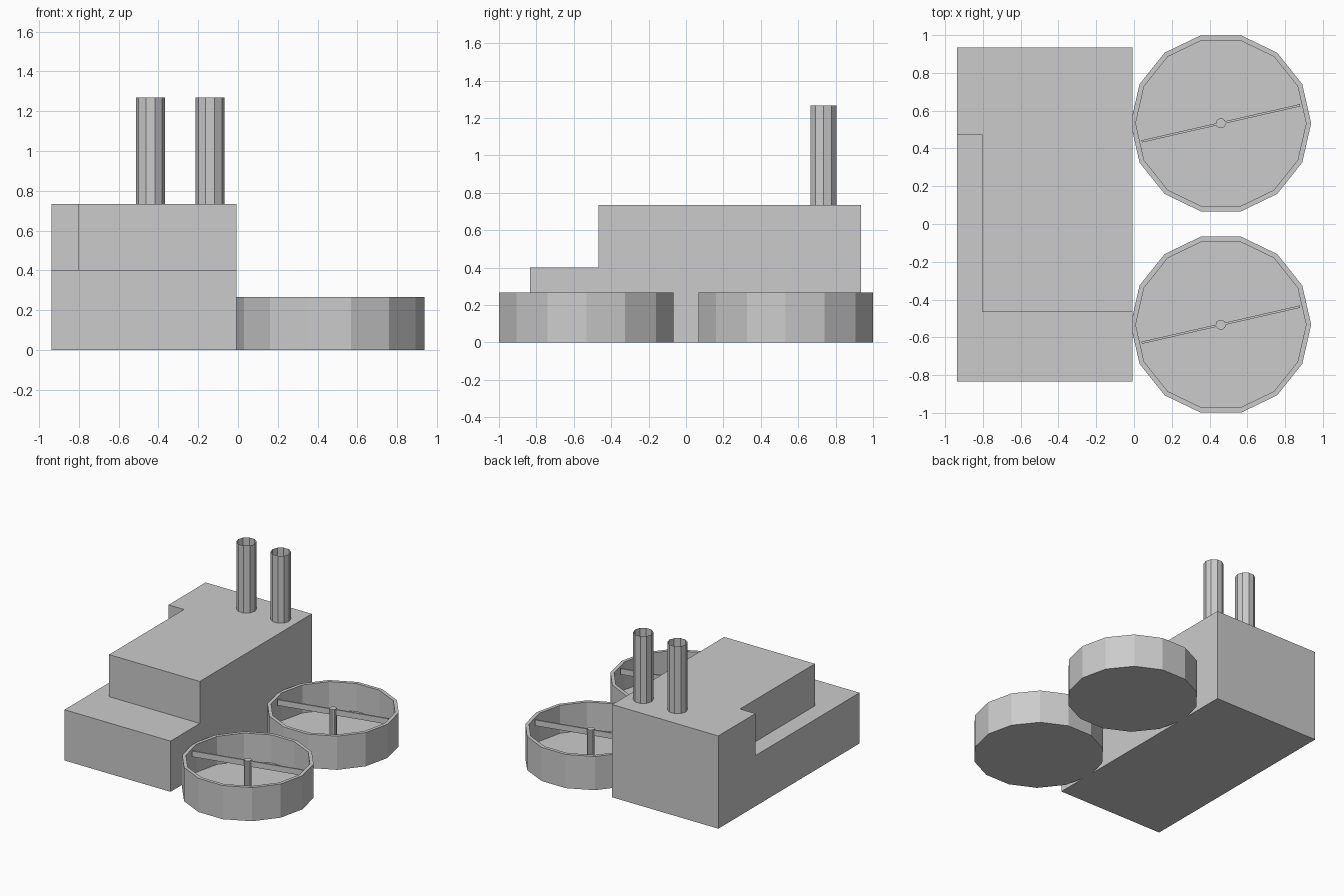
import bpy, bmesh, math
from mathutils import Matrix

if "Cube" in bpy.data.objects:
    bpy.data.objects.remove(bpy.data.objects["Cube"])


def make_object(name, bm):
    bmesh.ops.recalc_face_normals(bm, faces=bm.faces[:])
    mesh = bpy.data.meshes.new(name)
    bm.to_mesh(mesh)
    bm.free()
    obj = bpy.data.objects.new(name, mesh)
    bpy.context.collection.objects.link(obj)
    return obj


def ring(bm, radius, z, sides, cx, cy):
    step = 2 * math.pi / sides
    return [bm.verts.new((cx + radius * math.cos(i * step),
                          cy + radius * math.sin(i * step), z)) for i in range(sides)]


def lathe(name, profile, sides, cx, cy, cap_start=False, cap_end=False):
    """Join rings of (radius, z) into a faceted round part."""
    bm = bmesh.new()
    rings = [ring(bm, r, z, sides, cx, cy) for r, z in profile]
    for a, b in zip(rings, rings[1:]):
        for i in range(sides):
            j = (i + 1) % sides
            bm.faces.new((a[i], a[j], b[j], b[i]))
    if cap_start:
        bm.faces.new(rings[0])
    if cap_end:
        bm.faces.new(rings[-1])
    return make_object(name, bm)


def prism(name, outline, z0, z1):
    """Extrude a flat outline from z0 to z1."""
    bm = bmesh.new()
    base = bm.faces.new([bm.verts.new((x, y, z0)) for x, y in outline])
    top = bmesh.ops.extrude_face_region(bm, geom=[base], use_keep_orig=True)["geom"]
    for v in top:
        if isinstance(v, bmesh.types.BMVert):
            v.co.z = z1
    return make_object(name, bm)


# Main building: low wide base with a stepped upper storey
LEFT, RIGHT, BACK, ROOF = -0.938, -0.008, 0.935, 0.735
prism("building_base", [(LEFT, -0.833), (RIGHT, -0.833), (RIGHT, BACK), (LEFT, BACK)], 0, 0.402)
prism("building_upper", [(-0.803, -0.467), (RIGHT, -0.467), (RIGHT, BACK),
                         (LEFT, BACK), (LEFT, 0.47), (-0.803, 0.47)], 0.402, ROOF)

# Open chimneys
for label, x in (("left", -0.44), ("right", -0.14)):
    lathe(f"chimney_{label}", [(0.073, ROOF), (0.073, 1.268)], 10, x, 0.735)

# Round settling tanks, each with a centre post and a rotating arm
CX, TOP, FLOOR, SIDES = 0.46, 0.267, 0.045, 14
for label, y in (("front", -0.533), ("back", 0.533)):
    lathe(f"tank_{label}", [(0.478, 0), (0.478, TOP), (0.451, TOP), (0.451, FLOOR)],
          SIDES, CX, y, cap_start=True, cap_end=True)
    lathe(f"tank_post_{label}", [(0.027, FLOOR), (0.027, TOP)], 10, CX, y, cap_end=True)
    bm = bmesh.new()
    bmesh.ops.create_cube(bm, size=1, matrix=Matrix.Translation((CX, y, 0.238))
                          @ Matrix.Rotation(math.pi / SIDES, 4, 'Z')
                          @ Matrix.Diagonal((0.86, 0.012, 0.045, 1)))
    make_object(f"tank_arm_{label}", bm)
